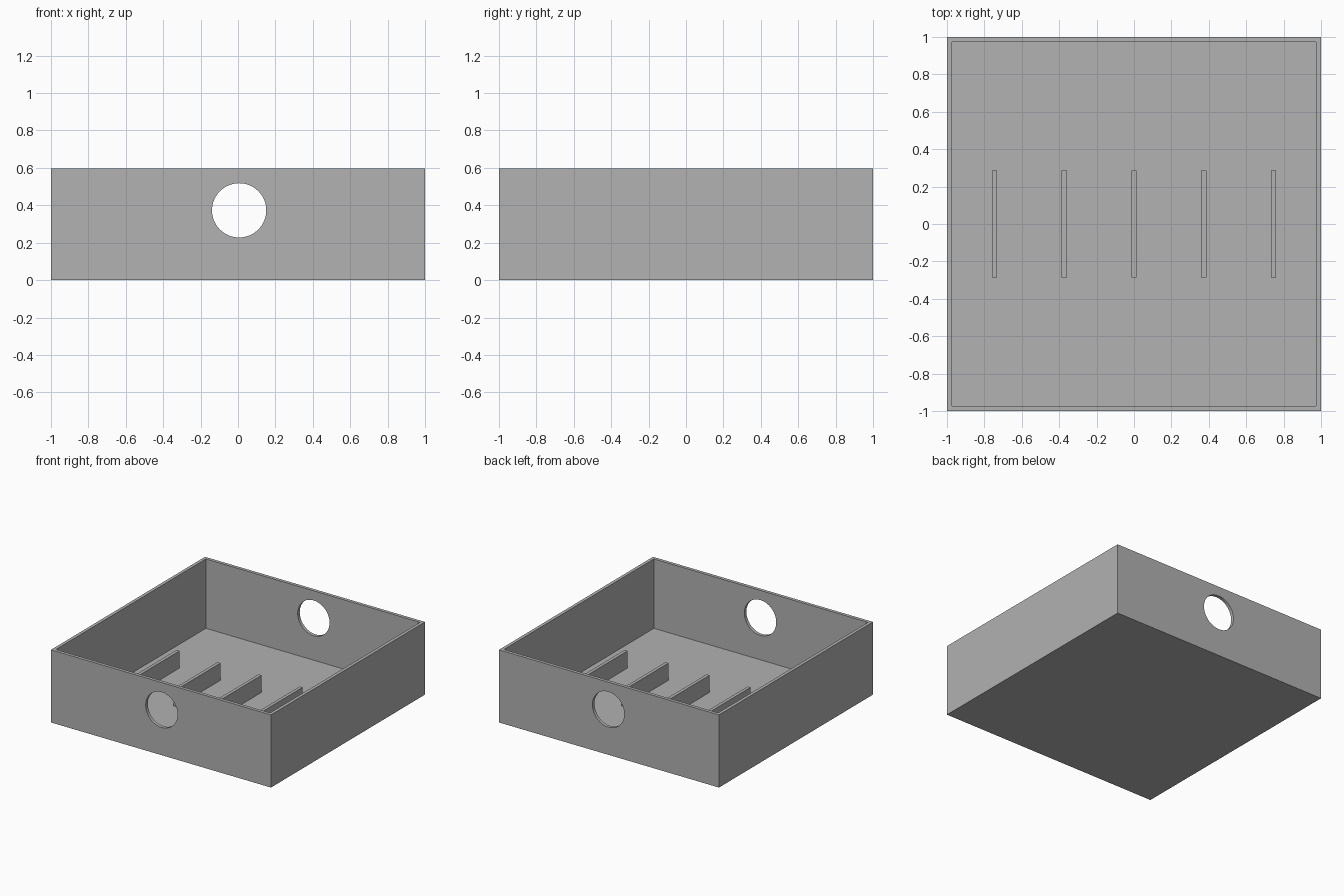
import bpy
import math

cube = bpy.data.objects.get("Cube")
if cube:
    bpy.data.objects.remove(cube, do_unlink=True)

HEIGHT = 0.597
WALL = 0.027
RIB_TOP = 0.168

grey = bpy.data.materials.new("plain_grey")
grey.use_nodes = True
grey.diffuse_color = (0.445, 0.445, 0.445, 1)
shader = next(n for n in grey.node_tree.nodes if n.type == "BSDF_PRINCIPLED")
shader.inputs["Base Color"].default_value = grey.diffuse_color


def box(name, x, y, z0, z1, width, depth):
    """Upright box centred on x, y and spanning z0 to z1."""
    bpy.ops.mesh.primitive_cube_add(size=1, location=(x, y, (z0 + z1) / 2))
    ob = bpy.context.object
    ob.name = name
    ob.scale = (width, depth, z1 - z0)
    bpy.ops.object.transform_apply(location=True, rotation=False, scale=True)
    ob.data.materials.append(grey)
    return ob


def cut(target, cutter):
    """Subtract the cutter and discard it."""
    cutter.hide_render = True
    bpy.ops.object.select_all(action="DESELECT")
    target.select_set(True)
    bpy.context.view_layer.objects.active = target
    mod = target.modifiers.new("cut", "BOOLEAN")
    mod.operation = "DIFFERENCE"
    mod.solver = "EXACT"
    mod.object = cutter
    bpy.ops.object.modifier_apply(modifier=mod.name)
    bpy.data.objects.remove(cutter, do_unlink=True)


# Open tray: a solid block hollowed out from above
tray = box("tray", 0, 0, 0, HEIGHT, 2, 2)
inner = 2 - 2 * WALL
cut(tray, box("cavity_cutter", 0, 0, WALL, 1, inner, inner))

# Round hole through the front and back walls
bpy.ops.mesh.primitive_cylinder_add(
    vertices=64, radius=0.145, depth=3,
    location=(0.006, 0, 0.373), rotation=(math.pi / 2, 0, 0))
hole = bpy.context.object
hole.name = "hole_cutter"
hole.data.materials.append(grey)
cut(tray, hole)
bpy.ops.object.shade_smooth_by_angle(angle=math.radians(30))

# Row of low divider ribs on the floor
for i in range(5):
    box(f"divider_rib_{i + 1}", (i - 2) * 0.373, 0, WALL - 0.01, RIB_TOP, WALL, 0.573)
